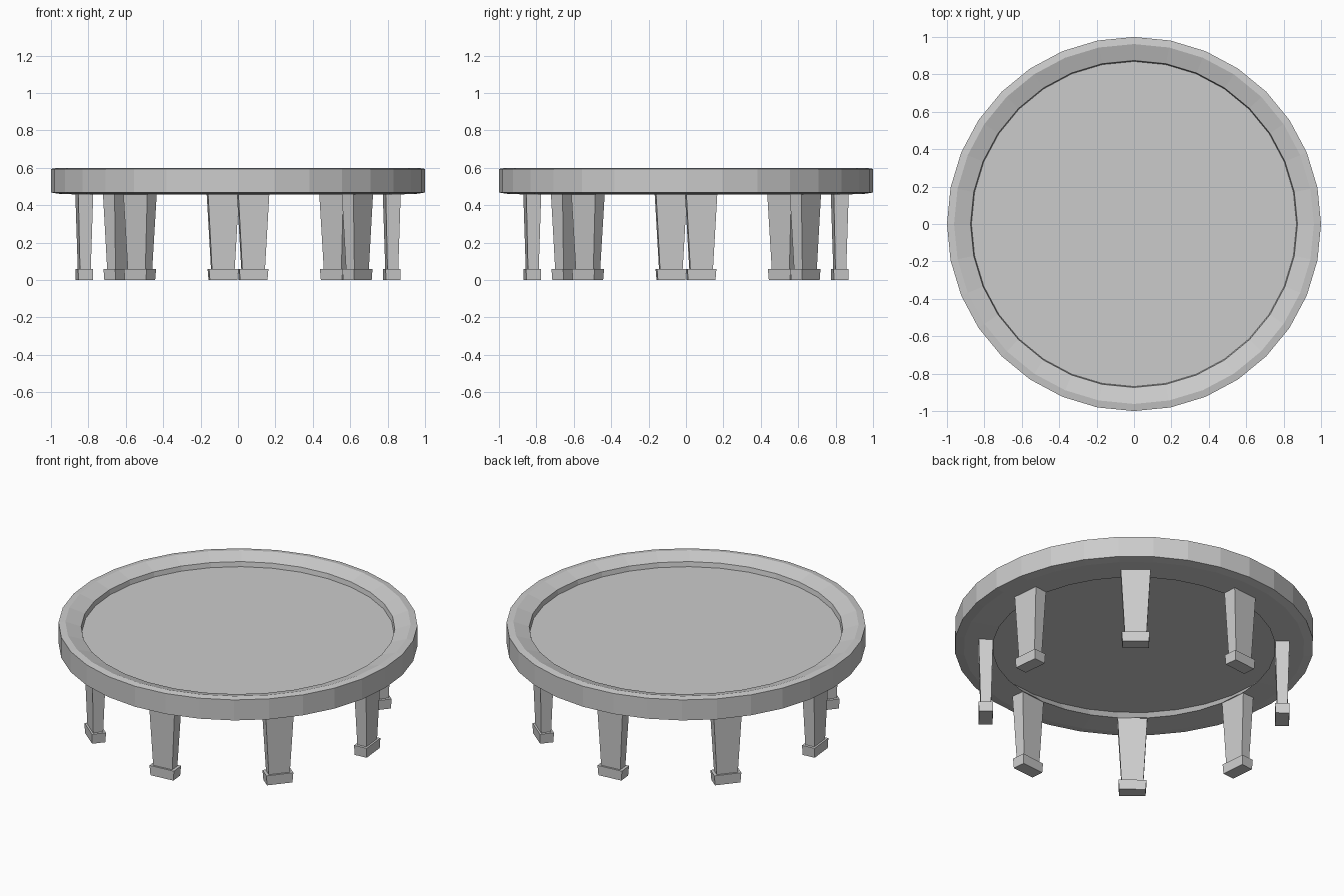
import bpy, bmesh, math
from mathutils import Matrix

if "Cube" in bpy.data.objects:
    bpy.data.objects.remove(bpy.data.objects["Cube"])

SIDES = 32

grey = bpy.data.materials.new("plain_grey")
grey.diffuse_color = (0.6, 0.6, 0.6, 1.0)
grey.use_nodes = True
grey.node_tree.nodes["Principled BSDF"].inputs["Base Color"].default_value = grey.diffuse_color


def finish(name, bm):
    bmesh.ops.recalc_face_normals(bm, faces=bm.faces)
    me = bpy.data.meshes.new(name)
    bm.to_mesh(me)
    bm.free()
    me.materials.append(grey)
    ob = bpy.data.objects.new(name, me)
    bpy.context.collection.objects.link(ob)
    return ob


def lathe(name, profile):
    """Solid of revolution, closed by a flat disc at each end."""
    bm = bmesh.new()
    rings = []
    for r, z in profile:
        rings.append([bm.verts.new((r * math.cos(2 * math.pi * i / SIDES),
                                    r * math.sin(2 * math.pi * i / SIDES), z))
                      for i in range(SIDES)])
    for a, b in zip(rings, rings[1:]):
        for i in range(SIDES):
            j = (i + 1) % SIDES
            bm.faces.new((a[i], a[j], b[j], b[i]))
    bm.faces.new(rings[0])
    bm.faces.new(rings[-1])
    return finish(name, bm)


def add_frustum(bm, z0, size0, z1, size1):
    """Tapered box, sizes are (radial depth, tangential width)."""
    rings = []
    for z, (d, w) in ((z0, size0), (z1, size1)):
        rings.append([bm.verts.new((sx * d / 2, sy * w / 2, z))
                      for sx, sy in ((-1, -1), (1, -1), (1, 1), (-1, 1))])
    lo, hi = rings
    bm.faces.new(lo[::-1])
    bm.faces.new(hi)
    for i in range(4):
        j = (i + 1) % 4
        bm.faces.new((lo[i], lo[j], hi[j], hi[i]))


# round top: thin panel set in a rim that is undercut on its lower inner side
lathe("table_top", [
    (0.869, 0.542), (0.874, 0.571), (0.962, 0.60), (1.0, 0.594),
    (1.0, 0.468), (0.95, 0.460), (0.787, 0.456), (0.866, 0.538)])

# eight tapered legs with block feet, centred on the rim facets
for k in range(8):
    bm = bmesh.new()
    add_frustum(bm, 0.06, (0.058, 0.122), 0.46, (0.08, 0.166))
    add_frustum(bm, 0.0, (0.077, 0.147), 0.06, (0.081, 0.156))
    angle = math.radians(45 * k) + math.pi / SIDES
    bm.transform(Matrix.Rotation(angle, 4, 'Z') @ Matrix.Translation((0.826, 0, 0)))
    finish(f"leg_{k + 1}", bm)
